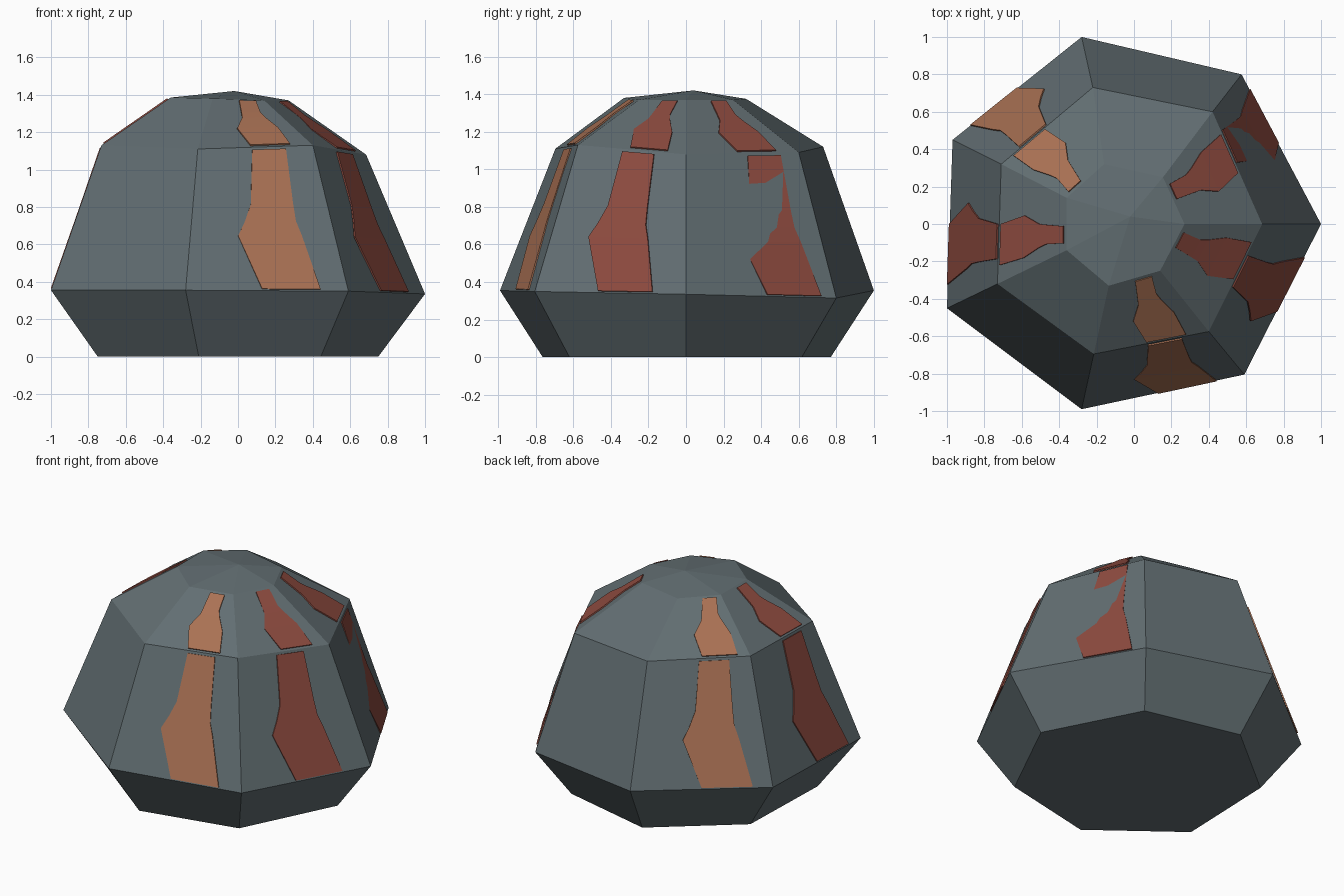
import bpy
import bmesh
from mathutils import Vector

default_cube = bpy.data.objects.get("Cube")
if default_cube:
    bpy.data.objects.remove(default_cube, do_unlink=True)


def make_material(name, color):
    mat = bpy.data.materials.new(name)
    mat.use_nodes = True
    mat.diffuse_color = (*color, 1)
    mat.node_tree.nodes["Principled BSDF"].inputs["Base Color"].default_value = (*color, 1)
    return mat


stone = make_material("slate_grey", (0.122, 0.156, 0.168))
orange = make_material("burnt_orange", (0.40, 0.165, 0.088))
red = make_material("brick_red", (0.27, 0.07, 0.05))


def add_object(name, bm, material):
    mesh = bpy.data.meshes.new(name)
    bm.to_mesh(mesh)
    bm.free()
    mesh.materials.append(material)
    obj = bpy.data.objects.new(name, mesh)
    bpy.context.collection.objects.link(obj)
    return obj


# Seven-sided outlines of the rock, anticlockwise from the left side
waist = [Vector(p) for p in (
    (1, 0, .335), (.575, .8, .315), (-.28, 1, .355), (-.97, .45, .355),
    (-1, -.45, .355), (-.28, -.99, .355), (.59, -.805, .35))]
shoulder = [Vector(p) for p in (
    (.685, 0, 1.08), (.42, .6, 1.09), (-.22, .73, 1.12), (-.71, .32, 1.13),
    (-.73, -.32, 1.13), (-.215, -.695, 1.11), (.4, -.575, 1.13))]
crown = [Vector(p) for p in (
    (.27, 0, 1.37), (.155, .25, 1.37), (-.16, .32, 1.375), (-.36, .14, 1.385),
    (-.36, -.14, 1.385), (-.135, -.33, 1.38), (.14, -.25, 1.37))]
foot = [Vector((p.x * .75, p.y * .77, 0)) for p in waist]
SIDES = len(waist)

# Faceted rock body
bm = bmesh.new()
rings = [[bm.verts.new(p) for p in ring] for ring in (foot, waist, shoulder, crown)]
apex = bm.verts.new((-.02, .04, 1.42))
bm.faces.new(list(reversed(rings[0])))
for k in range(SIDES):
    n = (k + 1) % SIDES
    for low, high in zip(rings, rings[1:]):
        bm.faces.new((low[k], low[n], high[n], high[k]))
    bm.faces.new((rings[-1][k], rings[-1][n], apex))
add_object("rock_body", bm, stone)

# Glowing streak outlines as (height, left, right) fractions of a facet
wall_rows = ((.01, .47, .83), (.38, .33, .77), (.48, .38, .745), (.6, .43, .745), (.98, .47, .76))
roof_rows = ((.03, .46, .81), (.38, .37, .82), (.6, .46, .76), (.7, .47, .74), (.96, .50, .81))


def add_streak(name, side, low, high, rows, shift, material):
    n = (side + 1) % SIDES
    a, b, c, d = low[side], low[n], high[n], high[side]
    lift = (c - a).cross(d - b).normalized() * 0.008
    bm = bmesh.new()
    pairs = []
    for v, left, right in rows:
        start, end = a.lerp(d, v), b.lerp(c, v)
        pairs.append([bm.verts.new(start.lerp(end, u + shift) + lift) for u in (left, right)])
    for (l0, r0), (l1, r1) in zip(pairs, pairs[1:]):
        bm.faces.new((l0, r0, r1, l1))
    obj = add_object(name, bm, material)
    solid = obj.modifiers.new("thickness", 'SOLIDIFY')
    solid.thickness = 0.008
    solid.offset = -1


# Streaks on five of the seven sides
for place, side, wall_shift, roof_shift, mat in (
        ("back_left", 0, .07, 0, red), ("back_right", 2, .03, .07, orange),
        ("right", 3, .03, .04, red), ("front", 5, 0, 0, orange),
        ("front_left", 6, -.05, .02, red)):
    add_streak("wall_streak_" + place, side, waist, shoulder, wall_rows, wall_shift, mat)
    add_streak("roof_streak_" + place, side, shoulder, crown, roof_rows, roof_shift, mat)
